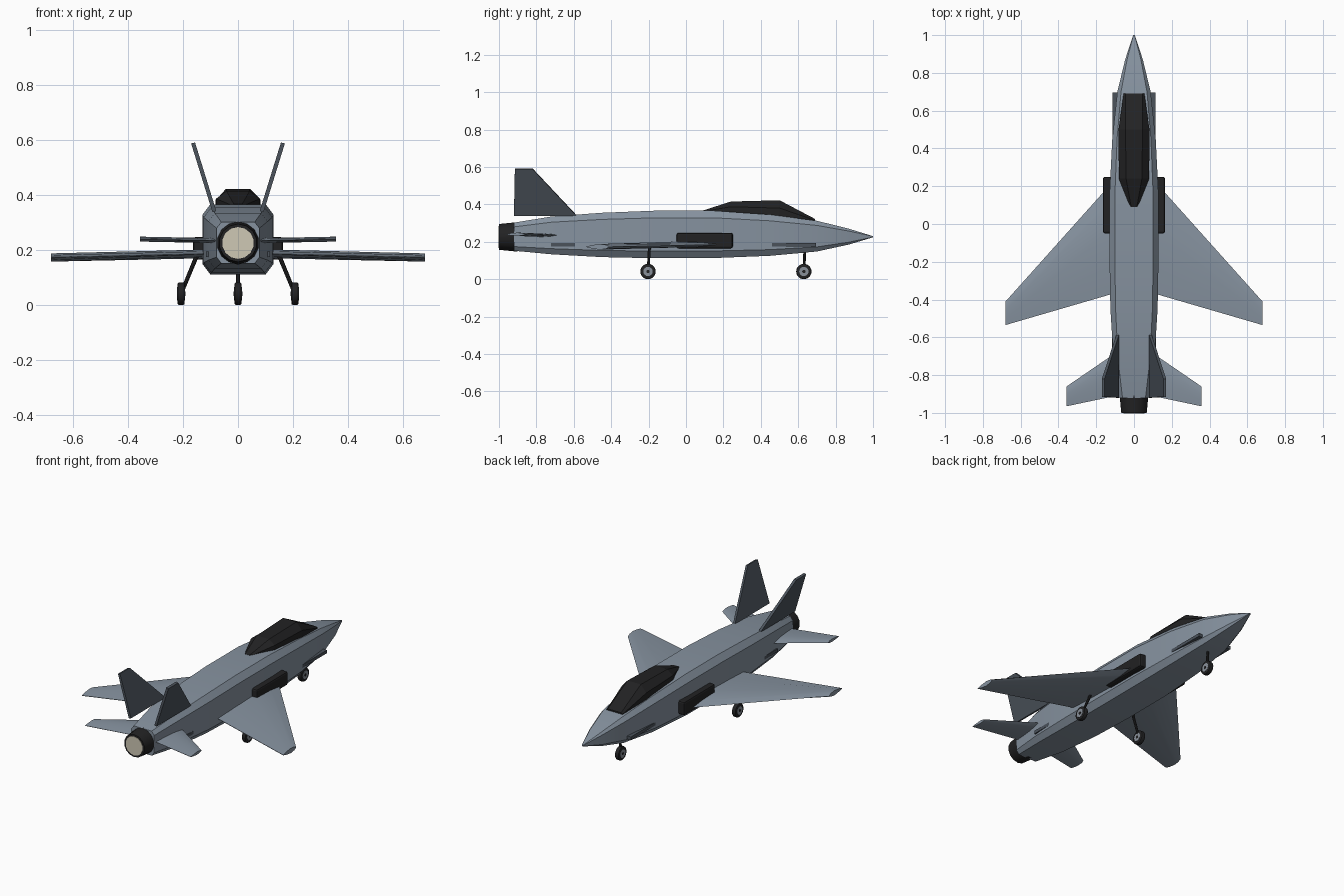
import bpy, bmesh, math
from mathutils import Vector

if "Cube" in bpy.data.objects:
    bpy.data.objects.remove(bpy.data.objects["Cube"], do_unlink=True)


def material(name, r, g, b):
    m = bpy.data.materials.new(name)
    m.use_nodes = True
    m.diffuse_color = (r, g, b, 1)
    m.node_tree.nodes["Principled BSDF"].inputs["Base Color"].default_value = (r, g, b, 1)
    return m


GREY = material("body grey", 0.24, 0.29, 0.35)
DARK = material("dark panel grey", 0.07, 0.085, 0.105)
BLACK = material("black", 0.016, 0.016, 0.017)
CREAM = material("exhaust cream", 0.62, 0.58, 0.46)
METAL = material("wheel metal", 0.25, 0.28, 0.32)


def finish(name, bm, mat, smooth=None):
    bmesh.ops.recalc_face_normals(bm, faces=bm.faces[:])
    mesh = bpy.data.meshes.new(name)
    bm.to_mesh(mesh)
    bm.free()
    mesh.materials.append(mat)
    ob = bpy.data.objects.new(name, mesh)
    bpy.context.collection.objects.link(ob)
    if smooth:
        bpy.ops.object.select_all(action="DESELECT")
        ob.select_set(True)
        bpy.context.view_layer.objects.active = ob
        bpy.ops.object.shade_smooth_by_angle(angle=math.radians(smooth))
    return ob


def loft(name, rings, mat, smooth=None):
    """Skin a list of equal-length point rings and cap both ends."""
    bm = bmesh.new()
    loops = [[bm.verts.new(p) for p in ring] for ring in rings]
    n = len(loops[0])
    for a, b in zip(loops, loops[1:]):
        for i in range(n):
            j = (i + 1) % n
            bm.faces.new((a[i], a[j], b[j], b[i]))
    bm.faces.new(loops[0])
    bm.faces.new(loops[-1])
    return finish(name, bm, mat, smooth)


def rod(name, a, b, r1, r2, sides, mat, bevel=0, smooth=35):
    """Cylinder or cone between two points."""
    a, b = Vector(a), Vector(b)
    bm = bmesh.new()
    bmesh.ops.create_cone(bm, cap_ends=True, segments=sides, radius1=r1, radius2=r2,
                          depth=(b - a).length)
    if bevel:
        rims = [e for e in bm.edges if abs(e.verts[0].co.z - e.verts[1].co.z) < 1e-5]
        bmesh.ops.bevel(bm, geom=rims, offset=bevel, segments=2, affect="EDGES", profile=0.5)
    rot = (b - a).to_track_quat("Z", "Y").to_matrix()
    bmesh.ops.rotate(bm, verts=bm.verts[:], matrix=rot)
    bmesh.ops.translate(bm, verts=bm.verts[:], vec=(a + b) / 2)
    return finish(name, bm, mat, smooth)


def box(name, lo, hi, mat, bevel=0):
    lo, hi = Vector(lo), Vector(hi)
    bm = bmesh.new()
    bmesh.ops.create_cube(bm, size=1)
    bmesh.ops.scale(bm, verts=bm.verts[:], vec=hi - lo)
    bmesh.ops.translate(bm, verts=bm.verts[:], vec=(lo + hi) / 2)
    if bevel:
        bmesh.ops.bevel(bm, geom=bm.edges[:], offset=bevel, segments=2, affect="EDGES", profile=0.5)
    return finish(name, bm, mat)


# Fuselage: chamfered sections (y, half width, top, bottom)
def body_ring(y, w, top, bot):
    mid, h = (top + bot) / 2, (top - bot) / 2
    cw, ch = w * 0.78, h * 0.7
    pts = [(w, ch), (cw, h), (-cw, h), (-w, ch), (-w, -ch), (-cw, -h), (cw, -h), (w, -ch)]
    return [(x, y, mid + z) for x, z in pts]


sections = [(-0.92, 0.078, 0.302, 0.152), (-0.72, 0.108, 0.335, 0.133),
            (-0.45, 0.125, 0.355, 0.118), (-0.17, 0.13, 0.366, 0.112),
            (0.15, 0.13, 0.366, 0.113), (0.45, 0.115, 0.345, 0.125),
            (0.7, 0.088, 0.312, 0.148), (0.87, 0.047, 0.27, 0.185),
            (1.0, 0.004, 0.23, 0.224)]
loft("fuselage", [body_ring(*s) for s in sections], GREY, 30)


# Canopy: sections (y, half width, roof half width, roof, shoulder, base)
def canopy_ring(y, w, rw, roof, shoulder, base):
    half = [(w, base), (w, shoulder), (rw, roof)]
    return [(x, y, z) for x, z in half] + [(-x, y, z) for x, z in reversed(half)]


loft("canopy", [canopy_ring(0.09, 0.02, 0.015, 0.367, 0.362, 0.35),
                canopy_ring(0.24, 0.08, 0.042, 0.415, 0.387, 0.345),
                canopy_ring(0.5, 0.082, 0.045, 0.422, 0.38, 0.325),
                canopy_ring(0.69, 0.055, 0.045, 0.322, 0.315, 0.3)], BLACK)

# Exhaust nozzle and glowing disc
rod("exhaust_nozzle", (0, -0.9, 0.226), (0, -1, 0.226), 0.079, 0.069, 14, BLACK)
rod("exhaust_disc", (0, -0.99, 0.226), (0, -1.002, 0.226), 0.058, 0.058, 14, CREAM)


# Lens-shaped flying surfaces
def lens(x, lead, trail, z, t):
    spots = [(0, 0), (0.15, 0.7), (0.4, 1), (0.75, 0.6), (1, 0.08)]
    upper = [(x, lead + (trail - lead) * f, z + t * h) for f, h in spots]
    lower = [(x, lead + (trail - lead) * f, z - t * h) for f, h in reversed(spots[1:])]
    return upper + lower


for side, s in (("left", 1), ("right", -1)):
    loft(side + "_wing", [lens(s * 0.08, 0.26, -0.36, 0.187, 0.016),
                          lens(s * 0.68, -0.41, -0.535, 0.173, 0.015)], GREY, 30)
    loft(side + "_tailplane", [lens(s * 0.05, -0.65, -0.9, 0.234, 0.009),
                               lens(s * 0.357, -0.86, -0.965, 0.24, 0.009)], GREY, 30)

    # Canted tail fin as a thin slab
    fin = [(-0.585, 0.34), (-0.82, 0.59), (-0.915, 0.59), (-0.92, 0.34)]
    loft(side + "_fin", [[(s * (0.086 + (z - 0.34) * 0.31 + d), y, z + d * -0.3) for y, z in fin]
                         for d in (-0.007, 0.007)], DARK)

    # Air intake and side strips
    def span(a, b):
        return sorted((s * a, s * b))
    x0, x1 = span(0.1, 0.164)
    box(side + "_intake", (x0, -0.05, 0.165), (x1, 0.25, 0.248), BLACK, 0.01)
    x0, x1 = span(0.07, 0.114)
    box(side + "_front_strip", (x0, 0.39, 0.175), (x1, 0.695, 0.194), DARK)
    x0, x1 = span(0.09, 0.116)
    box(side + "_rear_strip", (x0, -0.72, 0.175), (x1, -0.53, 0.194), DARK)


# Landing gear
def gear(name, foot, top):
    x, y, z = foot
    rod(name + "_strut", top, (x, y, z), 0.008, 0.007, 8, BLACK)
    for part, w, r, sides, mat, bevel in (("tyre", 0.013, 0.041, 24, BLACK, 0.006),
                                          ("hub", 0.0145, 0.025, 16, METAL, 0),
                                          ("cap", 0.016, 0.009, 10, BLACK, 0)):
        rod(name + "_" + part, (x - w, y, z), (x + w, y, z), r, r, sides, mat, bevel)


gear("nose_gear", (0, 0.63, 0.041), (0, 0.636, 0.16))
gear("left_gear", (0.207, -0.203, 0.041), (0.15, -0.195, 0.18))
gear("right_gear", (-0.207, -0.203, 0.041), (-0.15, -0.195, 0.18))
